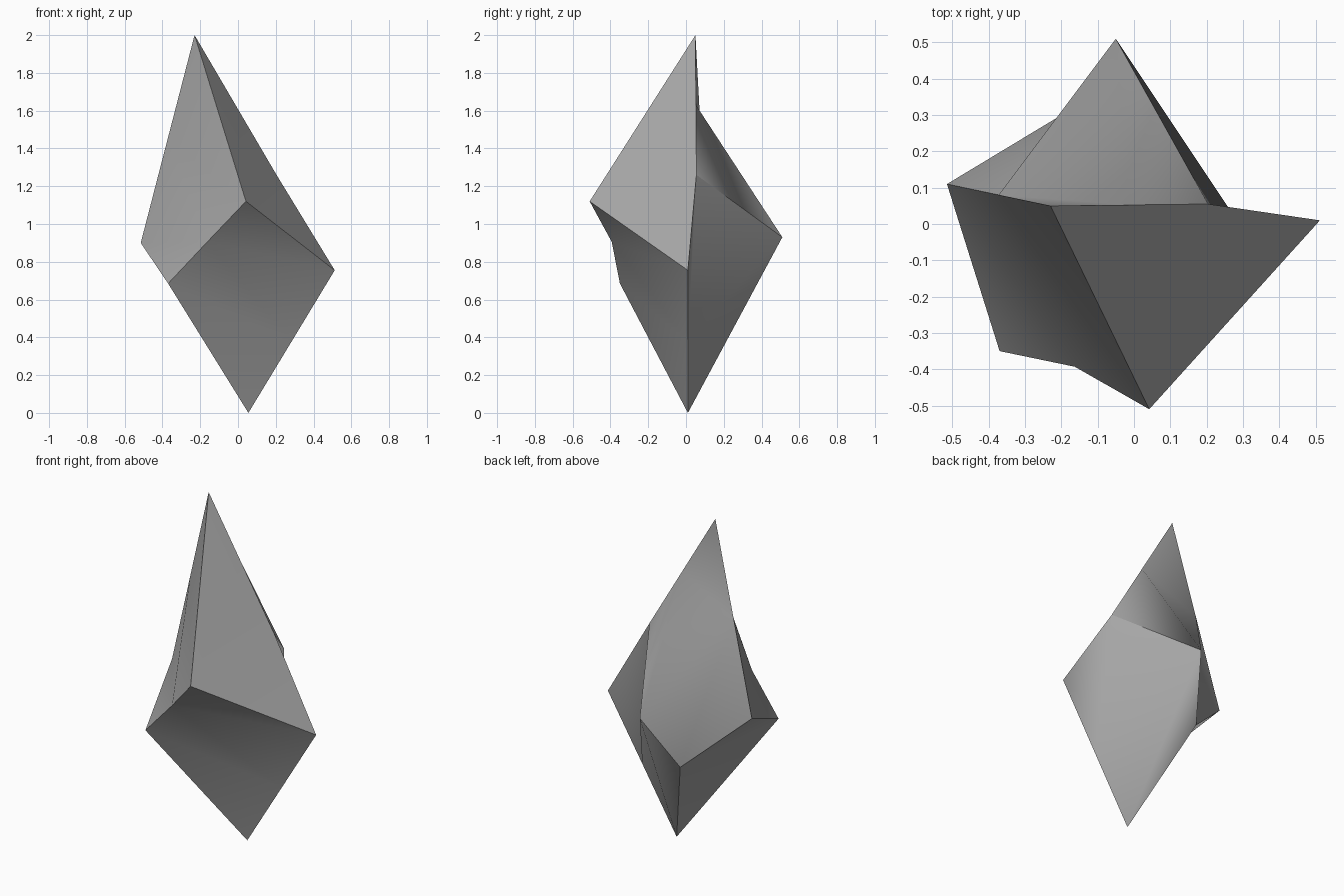
import bpy
import bmesh
from mathutils import Vector

cube = bpy.data.objects.get("Cube")
if cube:
    bpy.data.objects.remove(cube)

# Single grey stone colour
stone = bpy.data.materials.new("stone_grey")
stone.use_nodes = True
grey = (0.38, 0.38, 0.38, 1)
stone.diffuse_color = grey
stone.node_tree.nodes["Principled BSDF"].inputs["Base Color"].default_value = grey

# Main corners of the shard
corner = {
    "tip": Vector((-0.23, 0.05, 2.0)),
    "foot": Vector((0.055, 0.01, 0.0)),
    "front": Vector((0.042, -0.51, 1.12)),
    "side": Vector((0.512, 0.01, 0.755)),
    "back": Vector((-0.05, 0.51, 0.93)),
    "wing": Vector((-0.515, 0.11, 0.90)),
    "cheek": Vector((-0.37, -0.35, 0.685)),
    "heel": Vector((-0.18, 0.312, 0.595)),
    "notch": Vector((-0.163, -0.393, 0.905)),
    "shoulder": Vector((0.204, 0.055, 1.26)),
}
# Extra corners along the long edges
corner["ridge"] = corner["tip"].lerp(corner["shoulder"], 0.5)
corner["keel"] = corner["side"].lerp(corner["foot"], 0.5)
corner["spine"] = corner["tip"].lerp(corner["wing"], 0.5)

# Each facet is one or more fans around their first corner
facets = {
    "front_left": ["spine tip front notch wing", "cheek notch wing"],
    "front_right": ["front tip ridge shoulder side"],
    "lower_front": ["notch front side keel cheek", "foot cheek keel"],
    "lower_right": ["back shoulder keel foot heel", "side shoulder keel"],
    "lower_left": ["heel foot cheek wing"],
    "upper_back": ["back shoulder ridge spine heel", "spine tip ridge",
                   "spine heel wing"],
}

mesh = bpy.data.meshes.new("crystal_shard")
bm = bmesh.new()
vert = {name: bm.verts.new(co) for name, co in corner.items()}
facet_of = {}
for facet, fans in facets.items():
    for fan in fans:
        hub, *rim = fan.split()
        for a, b in zip(rim, rim[1:]):
            face = bm.faces.new((vert[hub], vert[a], vert[b]))
            face.smooth = True
            facet_of[face] = facet
bmesh.ops.recalc_face_normals(bm, faces=bm.faces)

# Soft shading inside a facet, sharp edges between facets
for edge in bm.edges:
    edge.smooth = len({facet_of[face] for face in edge.link_faces}) == 1
bm.to_mesh(mesh)
bm.free()

shard = bpy.data.objects.new("crystal_shard", mesh)
bpy.context.collection.objects.link(shard)
mesh.materials.append(stone)
